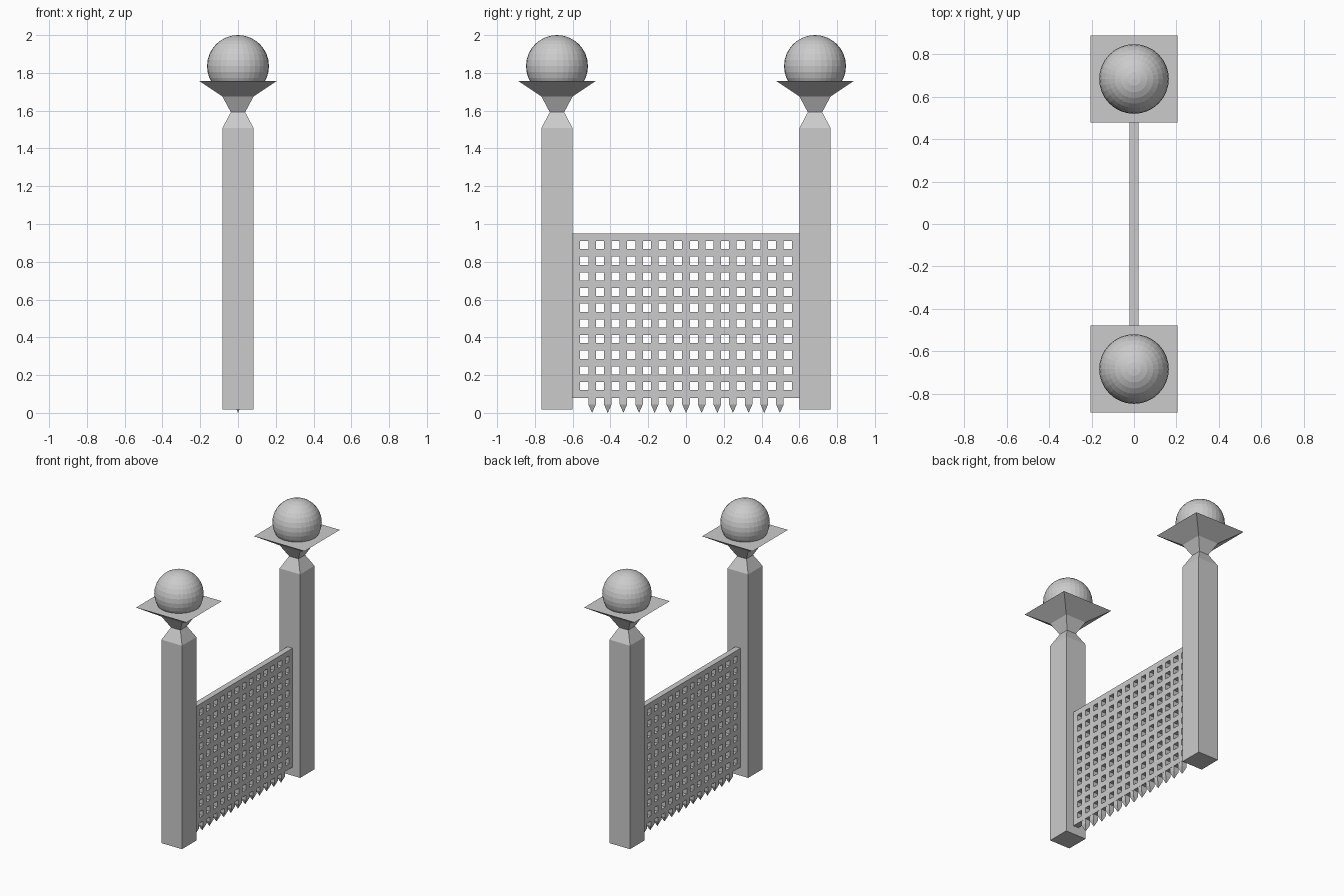
import bpy, bmesh

if "Cube" in bpy.data.objects:
    bpy.data.objects.remove(bpy.data.objects["Cube"])

stone = bpy.data.materials.new("plain_grey")
stone.diffuse_color = (0.6, 0.6, 0.6, 1)
stone.use_nodes = True
stone.node_tree.nodes["Principled BSDF"].inputs["Base Color"].default_value = stone.diffuse_color


def finish(bm, name):
    bmesh.ops.recalc_face_normals(bm, faces=bm.faces)
    mesh = bpy.data.meshes.new(name)
    bm.to_mesh(mesh)
    bm.free()
    mesh.materials.append(stone)
    obj = bpy.data.objects.new(name, mesh)
    bpy.context.collection.objects.link(obj)
    return obj


def square_loft(bm, y, profile):
    """Stack square rings given as (half width, z); a zero width makes a point."""
    prev = None
    for half, z in profile:
        if half == 0:
            ring = [bm.verts.new((0, y, z))] * 4
        else:
            ring = [bm.verts.new((sx * half, y + sy * half, z))
                    for sx, sy in ((-1, -1), (1, -1), (1, 1), (-1, 1))]
        if prev is None:
            if half:
                bm.faces.new(ring[::-1])
        else:
            for i in range(4):
                j = (i + 1) % 4
                corners = [prev[i], prev[j], ring[j], ring[i]]
                bm.faces.new(list(dict.fromkeys(corners)))
        prev = ring
    if profile[-1][0]:
        bm.faces.new(prev)


POST_Y = 0.683
for side, y in (("front", -POST_Y), ("back", POST_Y)):
    # Square post with a pinched neck and a flared cap
    bm = bmesh.new()
    square_loft(bm, y, [(0.083, 0.018), (0.083, 1.507), (0.038, 1.592),
                        (0.083, 1.676), (0.204, 1.756)])
    finish(bm, side + "_post")

    # Ball resting in the cap
    bm = bmesh.new()
    bmesh.ops.create_uvsphere(bm, u_segments=32, v_segments=16, radius=0.164)
    bmesh.ops.translate(bm, verts=bm.verts, vec=(0, y, 1.836))
    finish(bm, side + "_ball")


# Lattice panel: alternating bars and square holes
def stops(start, end, holes, bar):
    gap = (end - start - bar * (holes + 1)) / holes
    out = [start]
    for i in range(holes * 2 + 1):
        out.append(out[-1] + (gap if i % 2 else bar))
    return out


BAR, HALF_T = 0.04, 0.021
ys = stops(-0.6, 0.6, 14, BAR)
zs = stops(0.08, 0.95, 10, BAR)
bm = bmesh.new()
grid = [[bm.verts.new((-HALF_T, y, z)) for z in zs] for y in ys]
for i in range(len(ys) - 1):
    for j in range(len(zs) - 1):
        if not (i % 2 and j % 2):
            bm.faces.new((grid[i][j], grid[i + 1][j],
                          grid[i + 1][j + 1], grid[i][j + 1]))
ext = bmesh.ops.extrude_face_region(bm, geom=bm.faces[:], use_keep_orig=True)
bmesh.ops.translate(bm, vec=(HALF_T * 2, 0, 0),
                    verts=[v for v in ext["geom"] if isinstance(v, bmesh.types.BMVert)])
finish(bm, "lattice_panel")

# Spikes under the inner upright bars
bm = bmesh.new()
for i in range(2, len(ys) - 2, 2):
    square_loft(bm, (ys[i] + ys[i + 1]) / 2,
                [(0, 0.0), (0.02, 0.045), (0.02, 0.085)])
finish(bm, "panel_spikes")
